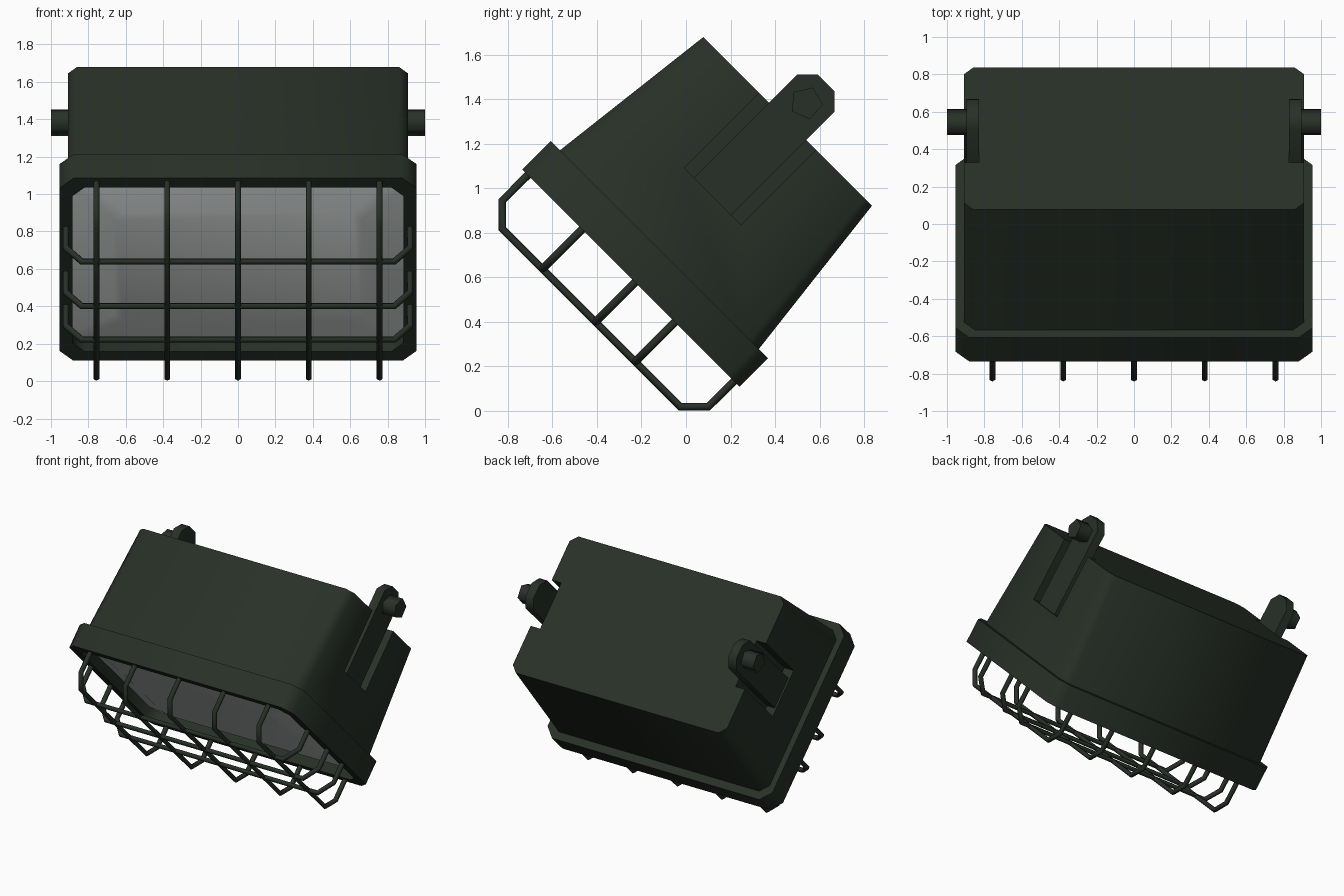
import bpy, bmesh, math
from mathutils import Vector

if "Cube" in bpy.data.objects:
    bpy.data.objects.remove(bpy.data.objects["Cube"])

S = math.sqrt(0.5)
VC = 0.597  # centre of the lamp along its tilted face


def place(x, v, d):
    """Lamp space (across, up the face, depth) to the 45 degree tilted world."""
    v += VC
    return Vector((x, (d - v) * S, (d + v) * S))


def material(name, rgb):
    m = bpy.data.materials.new(name)
    m.diffuse_color = (*rgb, 1)
    m.use_nodes = True
    m.node_tree.nodes["Principled BSDF"].inputs["Base Color"].default_value = m.diffuse_color
    return m


green = material("dark green", (0.0205, 0.030, 0.0205))
grey = material("lens grey", (0.69, 0.72, 0.72))


def smooth(ob, angle):
    bpy.ops.object.select_all(action='DESELECT')
    ob.select_set(True)
    bpy.context.view_layer.objects.active = ob
    bpy.ops.object.shade_smooth_by_angle(angle=math.radians(angle))


def loft(name, rings, mat, angle=None):
    """Skin matching rings of lamp-space points, capped at both ends."""
    bm = bmesh.new()
    vs = [[bm.verts.new(place(*p)) for p in r] for r in rings]
    n = len(rings[0])
    for a, b in zip(vs, vs[1:]):
        for i in range(n):
            j = (i + 1) % n
            bm.faces.new((a[i], a[j], b[j], b[i]))
    bm.faces.new(vs[0])
    bm.faces.new(vs[-1])
    bmesh.ops.recalc_face_normals(bm, faces=bm.faces)
    me = bpy.data.meshes.new(name)
    bm.to_mesh(me)
    bm.free()
    me.materials.append(mat)
    ob = bpy.data.objects.new(name, me)
    bpy.context.collection.objects.link(ob)
    if angle:
        smooth(ob, angle)
    return ob


def octagon(hx, hv, c, d):
    """Chamfered rectangle at depth d."""
    q = [(hx, hv - c), (hx - c, hv), (c - hx, hv), (-hx, hv - c)]
    return [(x, v, d) for x, v in q + [(-x, -v) for x, v in q]]


def prism(name, outline, x0, x1, mat, angle=None):
    """Outline of (v, d) points extruded across from x0 to x1."""
    return loft(name, [[(x, v, d) for v, d in outline] for x in (x0, x1)], mat, angle)


def bar(name, pts, r=0.018):
    """Round wire through lamp-space points."""
    cu = bpy.data.curves.new(name, 'CURVE')
    cu.dimensions = '3D'
    cu.bevel_depth = r
    cu.bevel_resolution = 1
    cu.use_fill_caps = True
    sp = cu.splines.new('POLY')
    sp.points.add(len(pts) - 1)
    for p, q in zip(sp.points, pts):
        p.co = (*place(*q), 1)
        p.tilt = math.pi / 6
    cu.materials.append(green)
    ob = bpy.data.objects.new(name, cu)
    bpy.context.collection.objects.link(ob)
    bpy.ops.object.select_all(action='DESELECT')
    ob.select_set(True)
    bpy.context.view_layer.objects.active = ob
    bpy.ops.object.convert(target='MESH')
    smooth(bpy.context.view_layer.objects.active, 65)


# Housing, tapering towards the back
housing = loft("housing", [octagon(0.91, 0.635, 0.06, 0.40),
                           octagon(0.91, 0.536, 0.05, 1.243)], green)

# Slots in the housing sides for the bracket arms
for s in (-1, 1):
    cutter = prism("slot_cutter", [(-0.18, 0.767), (0.18, 0.767), (0.18, 1.4), (-0.18, 1.4)],
                   s * 0.83, s * 1.0, green)
    cutter.hide_render = True
    mod = housing.modifiers.new("slot", 'BOOLEAN')
    mod.operation = 'DIFFERENCE'
    mod.solver = 'EXACT'
    mod.object = cutter
    bpy.context.view_layer.objects.active = housing
    bpy.ops.object.modifier_apply(modifier=mod.name)
    bpy.data.objects.remove(cutter)
smooth(housing, 50)

# Front rim with recessed inner wall
loft("front_rim", [octagon(0.955, 0.69, 0.075, 0.428), octagon(0.955, 0.69, 0.075, 0.247),
                   octagon(0.885, 0.62, 0.065, 0.247), octagon(0.885, 0.62, 0.065, 0.335)],
     green, 50)

# Shallow bulging lens inside the rim
loft("lens", [octagon(0.884, 0.619, 0.065, 0.322), octagon(0.66, 0.41, 0.05, 0.262)],
     grey, 40)

# Bracket arms and pivot pins on both sides
arm = [(-0.118, 0.76), (0.118, 0.76), (0.118, 1.424), (0.052, 1.488),
       (-0.052, 1.488), (-0.118, 1.424)]
pin = [(0.075 * math.sin(math.tau * (i + 0.3) / 5), 1.361 + 0.075 * math.cos(math.tau * (i + 0.3) / 5))
       for i in range(5)]
for s, side in ((-1, "left"), (1, "right")):
    prism(side + "_bracket_arm", arm, s * 0.828, s * 0.895, green, 50)
    prism(side + "_pivot_pin", pin, s * 0.85, s * 1.0, green, 75)

# Guard cage
for x in (-0.757, -0.378, 0, 0.378, 0.757):
    bar("upright_guard_bar", [(x, 0.655, 0.26), (x, 0.655, 0.085), (x, 0.565, -0.005),
                              (x, -0.565, -0.005), (x, -0.655, 0.085), (x, -0.655, 0.26)])
for v in (0.31, -0.027, -0.28):
    bar("cross_guard_bar", [(-0.92, v, 0.26), (-0.92, v, 0.1), (-0.835, v, -0.003),
                            (0.835, v, -0.003), (0.92, v, 0.1), (0.92, v, 0.26)])
